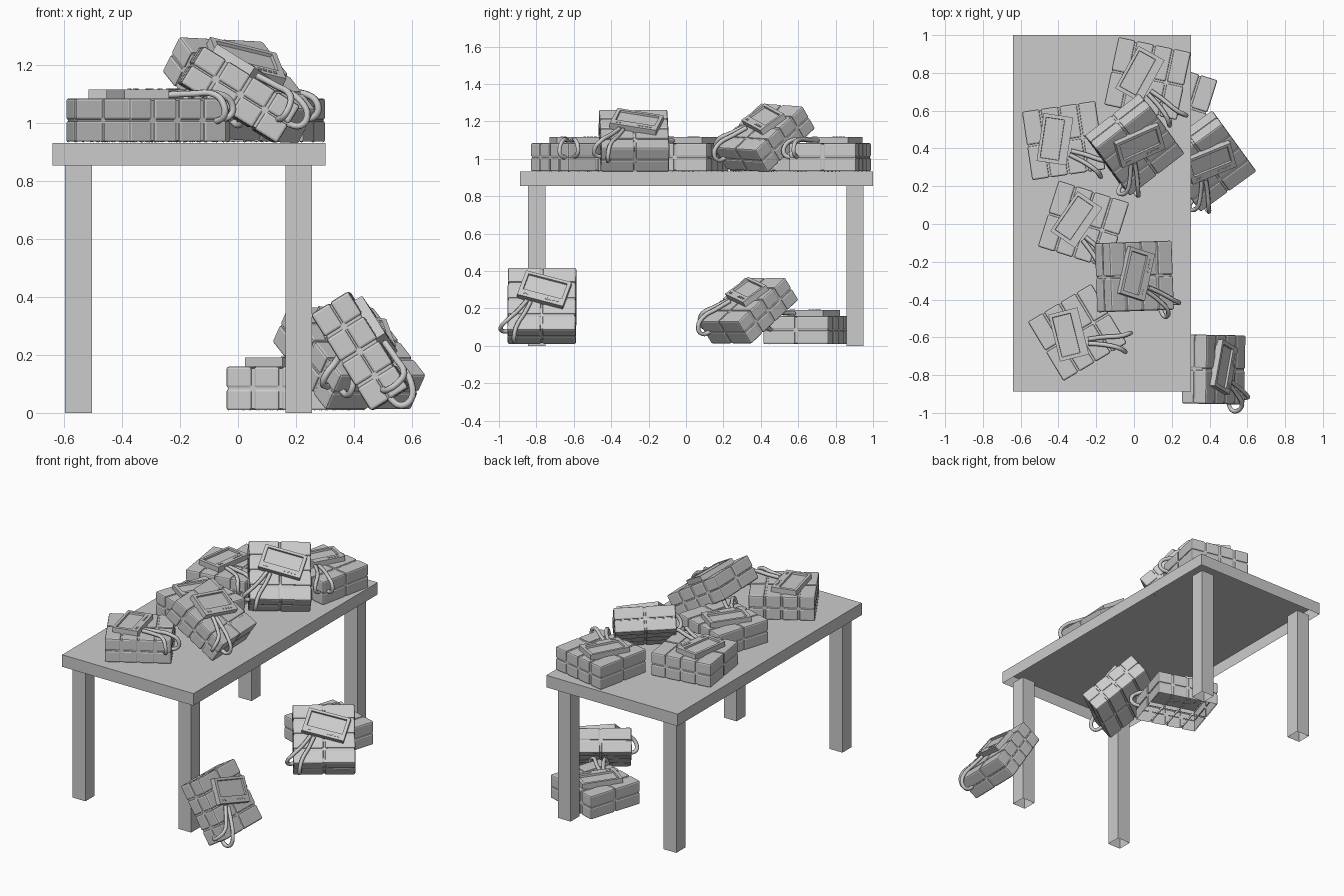
import bpy, bmesh
from math import radians
from mathutils import Matrix, Vector

if "Cube" in bpy.data.objects:
    bpy.data.objects.remove(bpy.data.objects["Cube"])


def add_box(bm, size, loc, bevel=0.0):
    """Append a box (optionally with rounded edges) to a bmesh."""
    tmp = bmesh.new()
    m = Matrix.Translation(loc) @ Matrix.Diagonal((*size, 1))
    bmesh.ops.create_cube(tmp, size=1, matrix=m)
    if bevel:
        bmesh.ops.bevel(tmp, geom=tmp.edges[:], offset=bevel, segments=2,
                        profile=0.5, affect='EDGES')
    me = bpy.data.meshes.new("tmp")
    tmp.to_mesh(me)
    tmp.free()
    bm.from_mesh(me)
    bpy.data.meshes.remove(me)


def drop_faces(bm, test):
    """Delete the faces for which test(centre, normal) holds."""
    bm.normal_update()
    bad = [f for f in bm.faces if test(f.calc_center_median(), f.normal)]
    bmesh.ops.delete(bm, geom=bad, context='FACES')


def finish(bm, name):
    me = bpy.data.meshes.new(name)
    bm.to_mesh(me)
    bm.free()
    return me


def place(name, me, matrix=Matrix()):
    ob = bpy.data.objects.new(name, me)
    bpy.context.collection.objects.link(ob)
    ob.matrix_world = matrix
    return ob


def open_box(name, lo, hi, has_top):
    """Box without an underside, and optionally without a top."""
    lo, hi = Vector(lo), Vector(hi)
    bm = bmesh.new()
    add_box(bm, hi - lo, (lo + hi) / 2)
    drop_faces(bm, lambda c, n: n.z < -0.5 or (n.z > 0.5 and not has_top))
    return place(name, finish(bm, name))


# Table, open underneath
open_box("table_top", (-0.64, -0.888, 0.853), (0.302, 1.0, 0.931), True)
for sx, x in (("left", -0.596), ("right", 0.163)):
    for sy, y in (("front", -0.844), ("back", 0.858)):
        open_box(f"{sy}_{sx}_leg", (x, y, 0), (x + 0.092, y + 0.092, 0.853), False)

# Bundle of blocks: hollow shell of 4 x 2 x 2 rounded bricks with recessed grooves
PX, PY, PZ = 0.1, 0.187, 0.0775
CORE = Vector((4 * PX - 0.02, 2 * PY - 0.02, 2 * PZ - 0.016))


def bundle(name, open_bottom):
    bm = bmesh.new()
    for i in range(4):
        for j in range(2):
            for k in range(2):
                add_box(bm, (PX - 0.008, PY - 0.008, PZ - 0.003),
                        ((i - 1.5) * PX, (j - 0.5) * PY, (k - 0.5) * PZ), 0.009)
    # remove hidden faces between the bricks, then line the grooves
    drop_faces(bm, lambda c, n: all(abs(c[a]) < CORE[a] / 2 for a in range(3)))
    add_box(bm, CORE, (0, 0, 0))
    if open_bottom:
        drop_faces(bm, lambda c, n: n.z < -0.9 and c.z < -0.05)
    return finish(bm, name)


closed_bundle, flat_bundle = bundle("closed_bundle", False), bundle("flat_bundle", True)

# Control panel: flat box with a recessed screen and a row of small keys
bm = bmesh.new()
add_box(bm, (0.158, 0.256, 0.04), (0, 0, 0))
drop_faces(bm, lambda c, n: n.z < -0.5)
top = max(bm.faces, key=lambda f: f.calc_center_median().z)
bmesh.ops.inset_region(bm, faces=[top], thickness=0.02)
for v in top.verts:
    v.co.x = -0.063 if v.co.x < 0 else 0.036
    v.co.y = -0.108 if v.co.y < 0 else 0.108
bmesh.ops.inset_region(bm, faces=[top], thickness=0.002, depth=-0.012)
for y in (-0.095, -0.078, 0.03, 0.05, 0.07, 0.09):
    add_box(bm, (0.01, 0.012, 0.006), (0.058, y, 0.02))
bm.transform(Matrix.Translation((-0.045, 0.014, 0.087))
             @ Matrix.Rotation(radians(-17), 4, 'Z'))
panel_mesh = finish(bm, "control_panel")


# Cables: round tubes from the panel over the edge and back into the bricks
def tube(name, pts, radius=0.012):
    cu = bpy.data.curves.new(name, 'CURVE')
    cu.dimensions = '3D'
    cu.bevel_depth, cu.bevel_resolution = radius, 1
    cu.resolution_u = 4
    sp = cu.splines.new('BEZIER')
    sp.bezier_points.add(len(pts) - 1)
    for bp, p in zip(sp.bezier_points, pts):
        bp.co = p
        bp.handle_left_type = bp.handle_right_type = 'AUTO'
    ob = bpy.data.objects.new(name, cu)
    bpy.context.collection.objects.link(ob)
    bpy.context.view_layer.update()
    dg = bpy.context.evaluated_depsgraph_get()
    me = bpy.data.meshes.new_from_object(ob.evaluated_get(dg))
    bpy.data.objects.remove(ob)
    bpy.data.curves.remove(cu)
    for p in me.polygons:
        p.use_smooth = True
    return me


cables = [
    tube("side_cable", [(0.03, -0.06, 0.088), (0.1, -0.09, 0.092), (0.19, -0.135, 0.092),
                        (0.236, -0.147, 0.06), (0.234, -0.147, 0.02), (0.185, -0.14, 0.0)]),
    tube("end_cable", [(0.02, -0.08, 0.088), (0.09, -0.13, 0.092), (0.145, -0.183, 0.09),
                       (0.163, -0.215, 0.055), (0.165, -0.214, 0.015), (0.155, -0.17, -0.005)]),
]

# Placements: location, yaw, downhill tilt, roll (degrees)
bundles = [
    ((-0.372, 0.442, 1.008), 8.5, 0, 0),      # flat on the table
    ((0.072, 0.77, 1.008), -12, 0, 0),
    ((-0.267, -0.003, 1.008), -17.5, 0, 0),
    ((-0.30, -0.574, 1.008), 31, 0, 0),
    ((0.003, 0.42, 1.112), -54, 37, -3),      # leaning on the table
    ((0.002, -0.278, 1.097), 2, 32, 0),
    ((0.20, 0.645, 0.084), -17.5, 0, 0),      # on the floor
    ((0.383, 0.333, 0.188), -54, 37, 0),
    ((0.422, -0.77, 0.213), -1, 58, 0),
]
for n, (loc, yaw, tilt, roll) in enumerate(bundles, 1):
    m = (Matrix.Translation(loc) @ Matrix.Rotation(radians(yaw), 4, 'Z')
         @ Matrix.Rotation(radians(tilt), 4, 'Y') @ Matrix.Rotation(radians(roll), 4, 'X'))
    place(f"block_bundle_{n}", closed_bundle if tilt else flat_bundle, m)
    place(f"control_panel_{n}", panel_mesh, m)
    for c, me in zip(("side", "end"), cables):
        place(f"{c}_cable_{n}", me, m)
